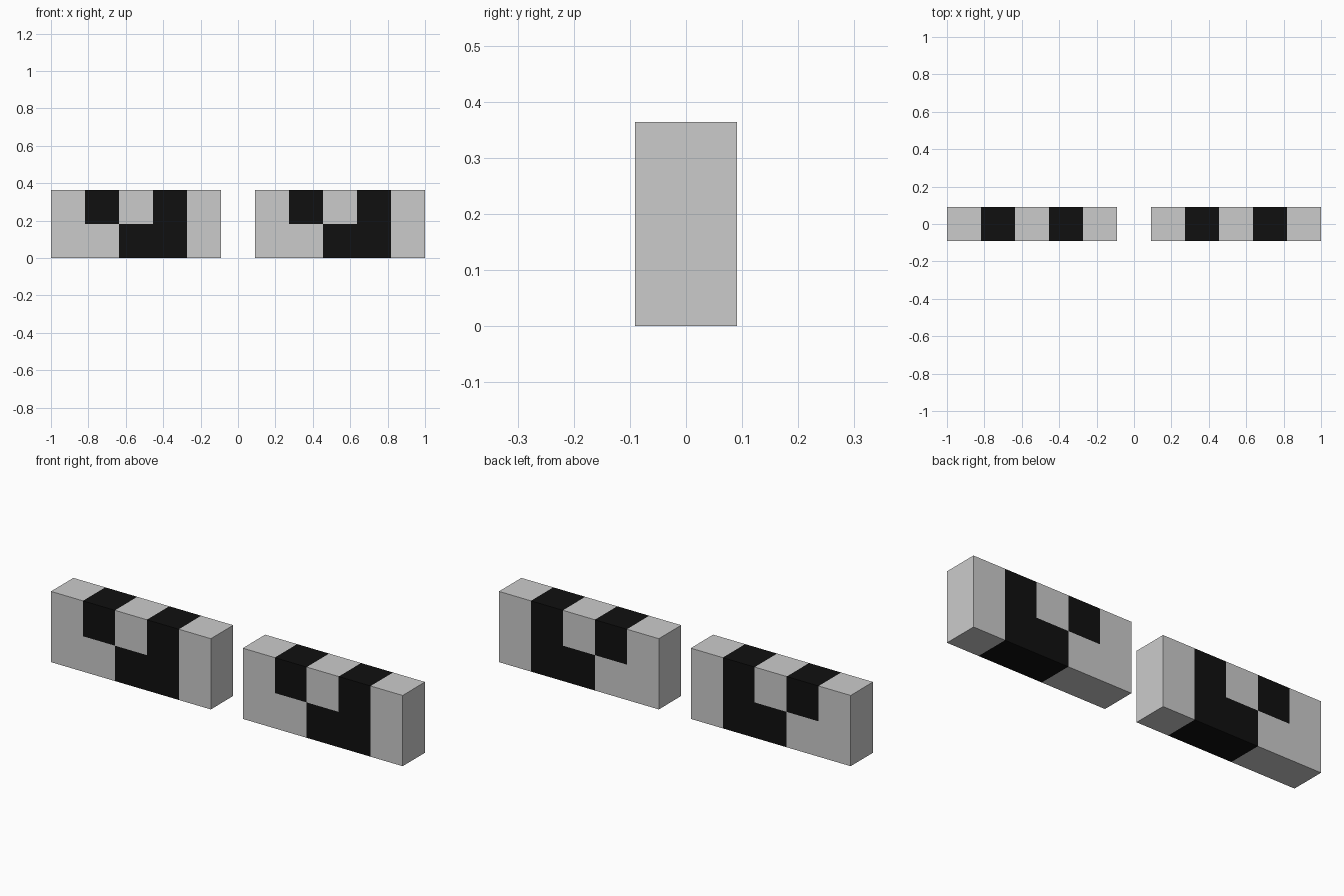
import bpy
import bmesh

if "Cube" in bpy.data.objects:
    bpy.data.objects.remove(bpy.data.objects["Cube"])

U = 2 / 11          # one block cell
DEPTH = U

black = bpy.data.materials.new("black")
black.diffuse_color = (0.005, 0.005, 0.005, 1)
black.use_nodes = True
black.node_tree.nodes["Principled BSDF"].inputs["Base Color"].default_value = black.diffuse_color


def slab(name, outline, x0, material=None):
    """Extrude an outline given in cells (x, z) through the full depth."""
    bm = bmesh.new()
    face = bm.faces.new([bm.verts.new((x0 + x * U, -DEPTH / 2, z * U)) for x, z in outline])
    out = bmesh.ops.extrude_face_region(bm, geom=[face])
    moved = [v for v in out["geom"] if isinstance(v, bmesh.types.BMVert)]
    bmesh.ops.translate(bm, verts=moved, vec=(0, DEPTH, 0))
    bmesh.ops.recalc_face_normals(bm, faces=bm.faces)
    mesh = bpy.data.meshes.new(name)
    bm.to_mesh(mesh)
    bm.free()
    obj = bpy.data.objects.new(name, mesh)
    bpy.context.collection.objects.link(obj)
    if material:
        mesh.materials.append(material)
    return obj


def rect(x, z, w, h):
    return [(x, z), (x + w, z), (x + w, z + h), (x, z + h)]


# Two identical lens blocks, one cell apart
for side, x0 in (("left", -1.0), ("right", U / 2)):
    # Grey stepped inner part, centre square and end column
    slab(side + "_grey_step", [(0, 0), (2, 0), (2, 1), (1, 1), (1, 2), (0, 2)], x0)
    slab(side + "_grey_square", rect(2, 1, 1, 1), x0)
    slab(side + "_grey_column", rect(4, 0, 1, 2), x0)
    # Black small square and stepped part
    slab(side + "_black_square", rect(1, 1, 1, 1), x0, black)
    slab(side + "_black_step", [(2, 0), (4, 0), (4, 2), (3, 2), (3, 1), (2, 1)], x0, black)
